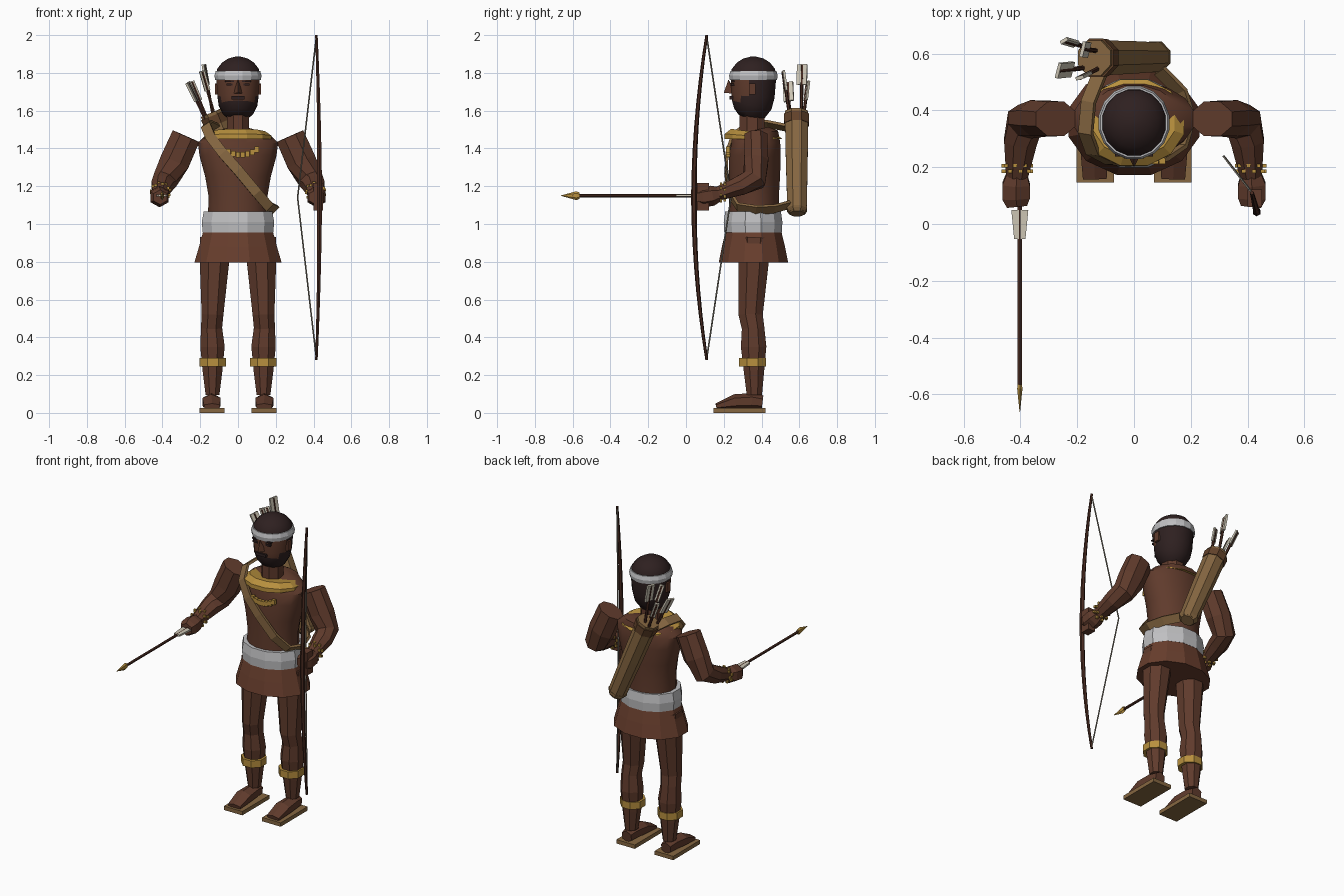
import bpy, bmesh, math
from mathutils import Vector, Matrix

if "Cube" in bpy.data.objects:
    bpy.data.objects.remove(bpy.data.objects["Cube"])


def make_mat(name, r, g, b):
    m = bpy.data.materials.new(name)
    lin = [((c / 255 + 0.055) / 1.055) ** 2.4 for c in (r, g, b)]
    m.diffuse_color = (*lin, 1)
    m.use_nodes = True
    m.node_tree.nodes["Principled BSDF"].inputs["Base Color"].default_value = m.diffuse_color
    return m


SKIN = make_mat("brown skin", 96, 59, 44)
CLOTH = make_mat("brown cloth", 104, 62, 45)
HAIR = make_mat("dark hair", 46, 32, 32)
WHITE = make_mat("pale band", 192, 192, 194)
GOLD = make_mat("gold", 184, 144, 62)
LEATHER = make_mat("tan leather", 134, 103, 65)
RIM = make_mat("dark leather", 98, 66, 42)
WOOD = make_mat("dark wood", 72, 42, 32)
FEATHER = make_mat("feather", 204, 197, 180)
CORD = make_mat("cord", 132, 126, 114)


def add(name, bm, *mats, smooth=None):
    bmesh.ops.recalc_face_normals(bm, faces=bm.faces)
    me = bpy.data.meshes.new(name)
    bm.to_mesh(me)
    bm.free()
    for m in mats:
        me.materials.append(m)
    if smooth:
        me.polygons.foreach_set("use_smooth", [True] * len(me.polygons))
        me.set_sharp_from_angle(angle=math.radians(smooth))
    ob = bpy.data.objects.new(name, me)
    bpy.context.collection.objects.link(ob)
    return ob


def tube(name, secs, mat, n=8, smooth=None, extra=(), rule=None):
    """Loft through (x, y, z, radius along x, other radius) sections."""
    bm = bmesh.new()
    ps = [Vector(s[:3]) for s in secs]
    rings = []
    k = 1 / math.cos(math.pi / n) ** 0.5
    for i, s in enumerate(secs):
        t = (ps[min(i + 1, len(ps) - 1)] - ps[max(i - 1, 0)]).normalized()
        u = Vector((1, 0, 0))
        u = (u - t * u.dot(t)).normalized()
        v = t.cross(u)
        ang = [2 * math.pi * (j + 0.5) / n for j in range(n)]
        rings.append([bm.verts.new(ps[i] + k * (u * s[3] * math.cos(a) + v * s[4] * math.sin(a)))
                      for a in ang])
    for a, b in zip(rings, rings[1:]):
        for j in range(n):
            bm.faces.new((a[j], a[(j + 1) % n], b[(j + 1) % n], b[j]))
    bm.faces.new(rings[0])
    bm.faces.new(rings[-1])
    if rule:
        for f in bm.faces:
            f.material_index = rule(f.calc_center_median())
    return add(name, bm, mat, *extra, smooth=smooth)


def stack(name, rows, mat, n=12, **kw):
    """Upright loft from (z, rx, ry, cy) rows."""
    return tube(name, [(0, cy, z, rx, ry) for z, rx, ry, cy in rows], mat, n, **kw)


def boxes(name, items, mat):
    """One object from (centre, size) boxes."""
    bm = bmesh.new()
    for c, s in items:
        bmesh.ops.create_cube(bm, size=1, matrix=Matrix.Translation(c) @ Matrix.Diagonal((*s, 1)))
    return add(name, bm, mat)


# Torso, belt and kilt
stack("torso", [(1.03, .16, .135, .36), (1.15, .158, .133, .36), (1.25, .175, .136, .363),
                (1.36, .205, .138, .365), (1.43, .215, .13, .37), (1.475, .165, .125, .365),
                (1.495, .08, .08, .36)], SKIN, 16, smooth=40)
stack("belt", [(.955, .19, .155, .355), (1.01, .195, .158, .355), (1.065, .185, .15, .355)], WHITE)
stack("kilt", [(.795, .235, .187, .357), (.88, .21, .17, .357), (.97, .185, .148, .357)], CLOTH)
stack("collar", [(1.45, .18, .155, .357), (1.465, .18, .155, .357), (1.487, .145, .125, .36)], GOLD)

# Chest ornament
boxes("chest_ornament", [((-.05 + i * .025, .222, 1.36 + .022 * ((i - 3) / 3) ** 2 + i * .002),
                          (.023, .02, .03)) for i in range(7)], GOLD)

# Head, with the face as a front patch
stack("neck", [(1.4, .075, .08, .36), (1.5, .062, .07, .35), (1.64, .06, .068, .35)], SKIN, 8)
stack("head", [(1.56, .045, .05, .325), (1.585, .08, .085, .335), (1.63, .103, .108, .348),
               (1.675, .11, .115, .355), (1.77, .116, .121, .357), (1.82, .112, .116, .357),
               (1.855, .085, .088, .357), (1.876, .052, .054, .357), (1.886, .015, .015, .357)],
      HAIR, 16, smooth=35, extra=(SKIN,),
      rule=lambda c: int(1.66 < c.z < 1.78 and c.y < .33))
band = stack("headband", [(1.762, .122, .126, .357), (1.785, .126, .13, .357),
                          (1.81, .119, .123, .357)], WHITE, 16)
bm = bmesh.new()
nose = [bm.verts.new(p) for p in ((0, .225, 1.765), (-.026, .25, 1.69), (.026, .25, 1.69), (0, .2, 1.695),
                                  (0, .27, 1.69))]
bmesh.ops.convex_hull(bm, input=nose)
add("nose", bm, SKIN)
boxes("eyes", [((s * .045, .247, 1.738), (.032, .02, .012)) for s in (-1, 1)]
      + [((s * .045, .247, 1.757), (.045, .02, .008)) for s in (-1, 1)], HAIR)
boxes("moustache", [((0, .24, 1.668), (.07, .02, .018))], HAIR)
boxes("ears", [((s * .113, .35, 1.715), (.02, .035, .06)) for s in (-1, 1)], SKIN)

# Limbs, made for each side
for s, side in ((-1, "right"), (1, "left")):
    tube(side + "_arm", [(s * .275, .37, 1.465, .08, .063), (s * .335, .372, 1.33, .082, .066),
                         (s * .385, .36, 1.235, .066, .066), (s * .40, .29, 1.205, .06, .054),
                         (s * .412, .17, 1.16, .04, .038)], SKIN, 8)
    tube(side + "_hand", [(s * .412, .18, 1.16, .037, .035), (s * .415, .14, 1.15, .052, .05),
                          (s * .415, .09, 1.142, .052, .05), (s * .412, .06, 1.142, .038, .036)], SKIN, 6)
    boxes(side + "_wrist_beads",
          [((s * .411 + .049 * math.cos(a), y, 1.105 + y * .33 + .047 * math.sin(a)), (.014, .012, .014))
           for y in (.185, .205) for a in [math.pi * j / 4 + y * 20 for j in range(8)]], GOLD)
    tube(side + "_leg", [(s * .125, .36, .93, .08, .085), (s * .125, .357, .79, .08, .083),
                         (s * .135, .342, .52, .06, .067), (s * .14, .355, .45, .058, .062),
                         (s * .135, .358, .35, .067, .07), (s * .135, .36, .22, .054, .056),
                         (s * .135, .362, .095, .038, .042)], SKIN, 8)
    tube(side + "_anklet", [(s * .133, .352, .245, .073, .074), (s * .133, .352, .29, .073, .074)], GOLD, 8)
    tube(side + "_foot", [(s * .14, .405, .055, .035, .035), (s * .14, .35, .062, .045, .04),
                          (s * .14, .26, .058, .052, .038), (s * .138, .16, .035, .045, .014)], SKIN, 6)
    boxes(side + "_sandal", [((s * .137, .283, .0125), (.132, .275, .025))], LEATHER)

# Held arrow pointing forward
tube("held_arrow_shaft", [(-.402, .12, 1.15, .008, .008), (-.402, -.6, 1.15, .008, .008)], WOOD, 6)
tube("held_arrow_tip", [(-.402, -.565, 1.15, .008, .016), (-.402, -.58, 1.15, .01, .022),
                        (-.402, -.662, 1.15, .001, .001)], GOLD, 6)
bm = bmesh.new()
pts = [(-.432, .05), (-.372, .05), (-.382, -.052), (-.422, -.052)]
f = bm.faces.new([bm.verts.new((x, y, 1.145)) for x, y in pts])
top = bmesh.ops.extrude_face_region(bm, geom=[f])["geom"]
bmesh.ops.translate(bm, vec=(0, 0, .012), verts=[v for v in top if isinstance(v, bmesh.types.BMVert)])
add("held_arrow_fletching", bm, FEATHER)

# Bow, string and gripping fingers
bow = []
for i in range(15):
    q = i / 7 - 1
    w = .014 - .007 * abs(q)
    bow.append((.432 - .017 * q * q, .042 + .068 * q * q, 1.14 + .86 * q, w, w))
tube("bow", bow, WOOD, 6)
for z in (.29, 1.99):
    tube("bow_string", [(.415, .11, z, .004, .004), (.316, .238, 1.14, .004, .004)], CORD, 5)
boxes("gripping_fingers", [((.425, .09, 1.145), (.05, .062, .145))], SKIN)

# Quiver slung across the back
lo, hi = Vector((.085, .588, 1.06)), Vector((-.14, .585, 1.59))


def quiver(name, rows, mat):
    tube(name, [(*lo.lerp(hi, t), r, r) for t, r in rows], mat, 8)


quiver("quiver", [(0, .045), (.02, .053), (.5, .06), (1, .064)], LEATHER)
quiver("quiver_rim", [(.88, .067), (.97, .07)], RIM)
quiver("quiver_base", [(-.01, .04), (.03, .056), (.05, .056)], LEATHER)

# Spare arrows: shaft plus a thin fletching plate near the tail
for i, (base, tail, face) in enumerate([((-.13, .61, 1.56), (-.18, .615, 1.84), (.25, 1, 0)),
                                        ((-.17, .55, 1.55), (-.265, .54, 1.745), (.3, 1, .1)),
                                        ((-.12, .55, 1.56), (-.19, .515, 1.805), (1, .3, 0)),
                                        ((-.16, .62, 1.55), (-.245, .645, 1.75), (1, .5, 0))]):
    b, e = Vector(base), Vector(tail)
    tube("spare_arrow_shaft", [(*b, .008, .008), (*e, .008, .008)], WOOD, 6)
    d = (e - b).normalized()
    u = Vector(face)
    u = (u - d * u.dot(d)).normalized()
    rot = Matrix((u, d, u.cross(d))).transposed().to_4x4()
    bm = bmesh.new()
    bmesh.ops.create_cube(bm, size=1, matrix=Matrix.Translation(e - d * .05) @ rot
                          @ Matrix.Diagonal((.055 if i < 2 else .03, .11, .012, 1)))
    add("spare_arrow_fletching", bm, FEATHER)

# Shoulder strap wrapping the torso diagonally
path = [(-.12, .53, 1.51), (-.16, .43, 1.53), (-.17, .32, 1.52), (-.145, .25, 1.46), (-.08, .218, 1.375),
        (0, .212, 1.285), (.1, .228, 1.165), (.165, .275, 1.09), (.195, .37, 1.075), (.165, .465, 1.08),
        (.09, .54, 1.1)]
path = [Vector(p) for p in path]
bm = bmesh.new()
rows = []
for i, p in enumerate(path):
    t = (path[min(i + 1, len(path) - 1)] - path[max(i - 1, 0)]).normalized()
    out = (p - Vector((0, .37, 1.27))).normalized()
    w = t.cross(out).normalized() * .027
    nrm = w.cross(t).normalized() * .008
    rows.append([bm.verts.new(p + a * w + b * nrm) for a, b in ((-1, -1), (1, -1), (1, 1), (-1, 1))])
for a, b in zip(rows, rows[1:]):
    for j in range(4):
        bm.faces.new((a[j], a[(j + 1) % 4], b[(j + 1) % 4], b[j]))
bm.faces.new(rows[0])
bm.faces.new(rows[-1])
add("shoulder_strap", bm, LEATHER)
